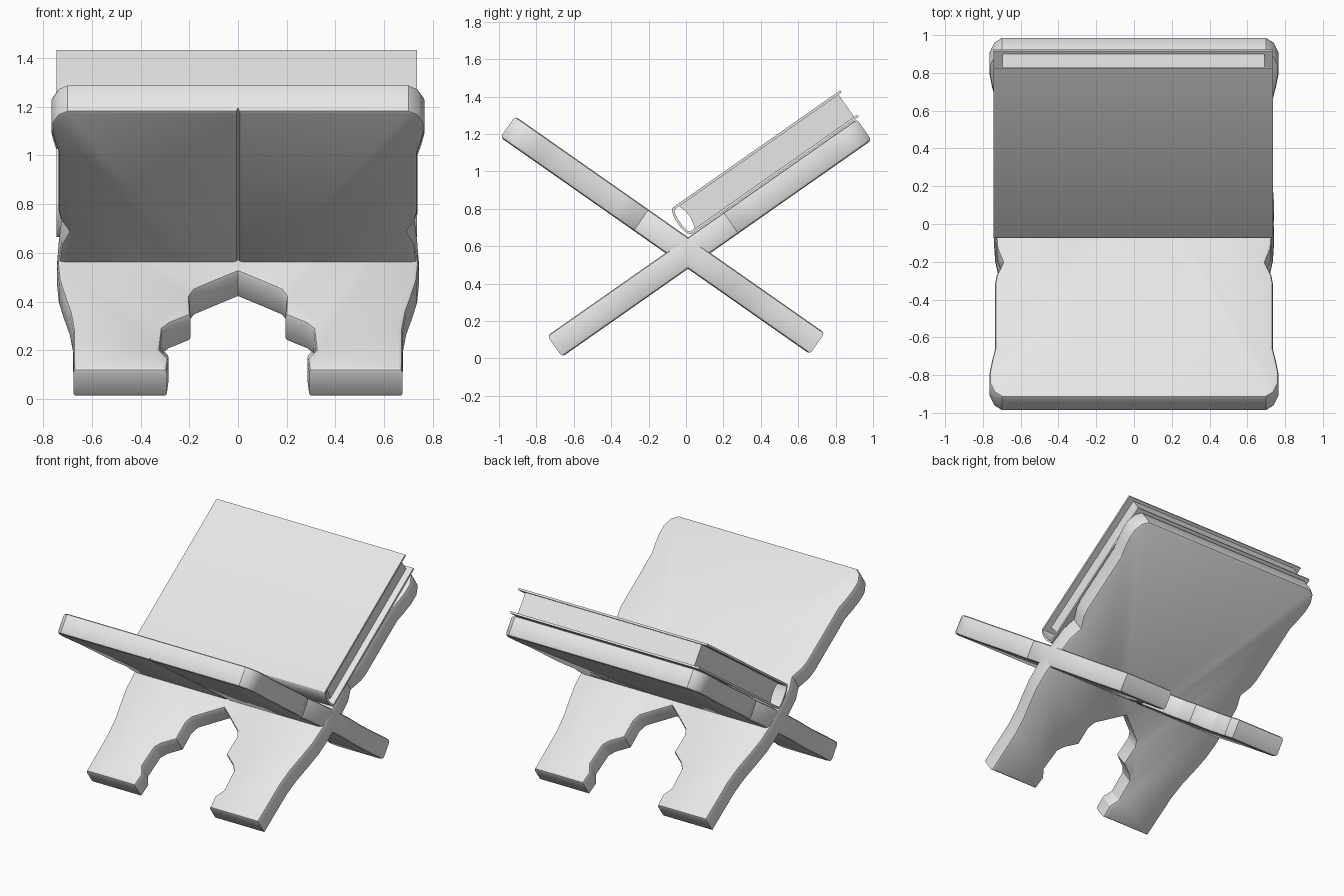
import bpy, bmesh, math
from mathutils import Matrix, Vector

cube = bpy.data.objects.get("Cube")
if cube:
    bpy.data.objects.remove(cube, do_unlink=True)

grey = bpy.data.materials.new("light grey")
grey.use_nodes = True
colour = (0.8, 0.8, 0.8, 1)
grey.diffuse_color = colour
grey.node_tree.nodes["Principled BSDF"].inputs["Base Color"].default_value = colour

SLOPE = math.radians(35)
THICK = 0.138
TOP = 1.115      # upper end of a board, measured along it from the crossing


def board_frame(height, facing):
    """Local x = width, y = up along the board, z = out of its upper face."""
    frame = Matrix.Translation((0, 0, height)) @ Matrix.Rotation(SLOPE, 4, 'X')
    return frame if facing > 0 else Matrix.Scale(-1, 4, (0, 1, 0)) @ frame


def finish(name, bm, frame):
    bm.transform(frame)
    bmesh.ops.recalc_face_normals(bm, faces=bm.faces)
    mesh = bpy.data.meshes.new(name)
    bm.to_mesh(mesh)
    bm.free()
    mesh.materials.append(grey)
    obj = bpy.data.objects.new(name, mesh)
    bpy.context.collection.objects.link(obj)
    bpy.ops.object.select_all(action='DESELECT')
    obj.select_set(True)
    bpy.context.view_layer.objects.active = obj
    bpy.ops.object.shade_smooth_by_angle(angle=math.radians(30))
    return obj


# Half outline of a board: (half width, distance down from the upper end)
OUTER = [(0.70, 0), (0.74, 0.03), (0.765, 0.09), (0.765, 0.16), (0.752, 0.24),
         (0.737, 0.31), (0.737, 0.73), (0.728, 0.79), (0.695, 0.87), (0.725, 0.96),
         (0.735, 1.1), (0.742, 1.25), (0.735, 1.37), (0.715, 1.48), (0.69, 1.6),
         (0.677, 1.72), (0.675, 2.02)]
ARCH = [(0.292, 2.02), (0.285, 1.93), (0.32, 1.87), (0.31, 1.72), (0.28, 1.68),
        (0.195, 1.62), (0.198, 1.49), (0.178, 1.44), (0.09, 1.375), (0, 1.31)]


def board(name, height, facing, seam):
    bm = bmesh.new()
    outline = [(0, 0)] + OUTER + ARCH
    face = bm.faces.new([bm.verts.new((x, TOP - t, 0)) for x, t in outline])
    ext = bmesh.ops.extrude_face_region(bm, geom=[face])
    for v in ext["geom"]:
        if isinstance(v, bmesh.types.BMVert):
            v.co.z = -THICK
    bmesh.ops.recalc_face_normals(bm, faces=bm.faces)
    # soften both rims; the underside seam may be grooved too
    rims = []
    for e in bm.edges:
        a, b = (v.co for v in e.verts)
        on_seam = max(a.x, b.x) < 0.001
        if abs(a.z - b.z) < 0.001 and (not on_seam or (seam and a.z < -0.1)):
            rims.append(e)
    bmesh.ops.bevel(bm, geom=rims, offset=0.018, segments=2, profile=0.5,
                    affect='EDGES', clamp_overlap=True)
    inner = [f for f in bm.faces if all(abs(v.co.x) < 0.0005 for v in f.verts)]
    bmesh.ops.delete(bm, geom=inner, context='FACES')
    # mirror the half across the middle
    copy = bmesh.ops.duplicate(bm, geom=bm.verts[:] + bm.edges[:] + bm.faces[:])["geom"]
    for v in copy:
        if isinstance(v, bmesh.types.BMVert):
            v.co.x *= -1
    bmesh.ops.remove_doubles(bm, verts=bm.verts, dist=0.0005)
    return finish(name, bm, board_frame(height, facing))


board("front_board", 0.655, -1, True)
board("back_board", 0.64, 1, False)


# Closed book resting on the back board
def prism(name, profile, x0, x1):
    """Extrude a (along, out) profile across the width."""
    bm = bmesh.new()
    face = bm.faces.new([bm.verts.new((x0, u, n)) for u, n in profile])
    ext = bmesh.ops.extrude_face_region(bm, geom=[face])
    moved = [v for v in ext["geom"] if isinstance(v, bmesh.types.BMVert)]
    bmesh.ops.translate(bm, verts=moved, vec=Vector((x1 - x0, 0, 0)))
    return finish(name, bm, board_frame(0.64, 1))


LOW, HIGH, SHEET = 0.004, 0.177, 0.014
SPINE, FORE = 0.04, 1.13
mid, half = (LOW + HIGH) / 2, (HIGH - LOW) / 2


def arc(radius, bulge):
    steps = [math.pi * (i / 10 - 0.5) for i in range(11)]
    return [(SPINE - bulge * math.cos(a), mid + radius * math.sin(a)) for a in steps]


# covers and rounded spine are one folded sheet
jacket = ([(FORE, LOW)] + arc(half, 0.03) + [(FORE, HIGH), (FORE, HIGH - SHEET)]
          + arc(half - SHEET, 0.016)[::-1] + [(FORE, LOW + SHEET)])
prism("book_cover", jacket, -0.745, 0.735)

# page block, hollowed slightly along the spine
back = [(SPINE + 0.03 + 0.015 * math.sin(math.pi * i / 6),
         LOW + SHEET + (HIGH - LOW - 2 * SHEET) * i / 6) for i in range(7)]
prism("book_pages", back + [(1.11, HIGH - SHEET), (1.11, LOW + SHEET)], -0.695, 0.69)
